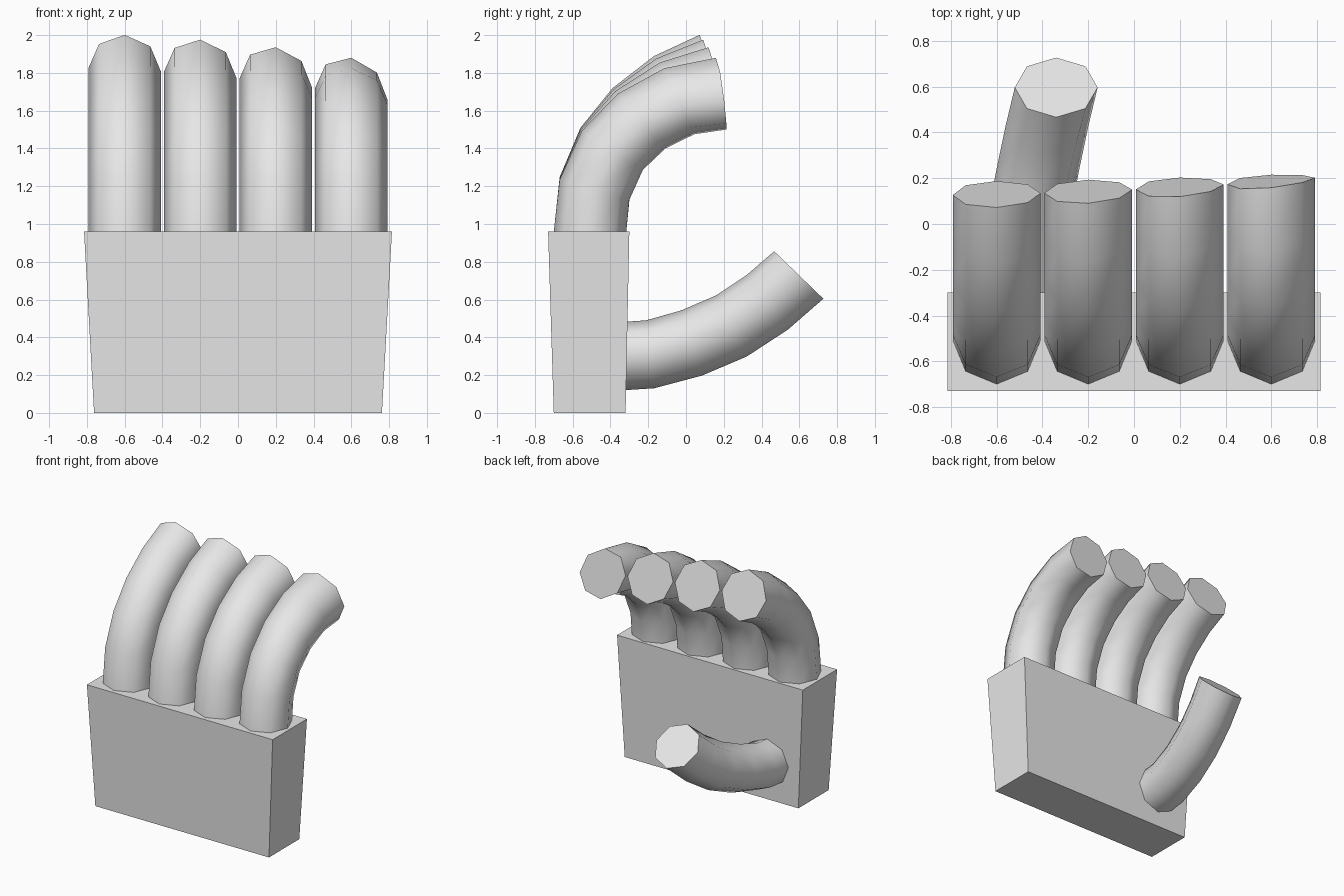
import bpy, bmesh, math

if "Cube" in bpy.data.objects:
    bpy.data.objects.remove(bpy.data.objects["Cube"])

grey = bpy.data.materials.new("plain_grey")
grey.diffuse_color = (0.8, 0.8, 0.8, 1)
grey.use_nodes = True
grey.node_tree.nodes["Principled BSDF"].inputs["Base Color"].default_value = grey.diffuse_color


def make_object(name, bm, smooth=False):
    bmesh.ops.recalc_face_normals(bm, faces=bm.faces)
    mesh = bpy.data.meshes.new(name)
    bm.to_mesh(mesh)
    bm.free()
    mesh.materials.append(grey)
    obj = bpy.data.objects.new(name, mesh)
    bpy.context.collection.objects.link(obj)
    if smooth:
        bpy.ops.object.select_all(action='DESELECT')
        obj.select_set(True)
        bpy.context.view_layer.objects.active = obj
        bpy.ops.object.shade_smooth_by_angle(angle=math.radians(60))
    return obj


def tube(name, radius, station, rings=6, sides=8):
    """station(i, dx) gives x, y, z and lean from vertical of ring i."""
    bm = bmesh.new()
    loops = []
    for i in range(rings):
        loop = []
        for k in range(sides):
            a = 2 * math.pi * k / sides
            dx, out = radius * math.sin(a), radius * math.cos(a)
            x, y, z, lean = station(i, dx)
            t = math.radians(lean)
            loop.append(bm.verts.new((x + dx, y - out * math.cos(t),
                                      z + out * math.sin(t))))
        loops.append(loop)
    for lo, hi in zip(loops, loops[1:]):
        for k in range(sides):
            n = (k + 1) % sides
            bm.faces.new((lo[k], lo[n], hi[n], hi[k]))
    bm.faces.new(loops[0])
    bm.faces.new(loops[-1])
    return make_object(name, bm, smooth=True)


# Palm: box that widens towards the top
bm = bmesh.new()
bmesh.ops.create_cube(bm, size=1)
for v in bm.verts:
    top = v.co.z > 0
    v.co.x = math.copysign(0.815 if top else 0.762, v.co.x)
    if v.co.y < 0:
        v.co.y = -0.73 if top else -0.70
    else:
        v.co.y = -0.30 if top else -0.32
    v.co.z = 0.96 if top else 0
make_object("palm", bm)

# Fingers: the curl grows steadily from the left finger to the right one
LEFT = [(-0.51, 0.94), (-0.483, 1.20), (-0.391, 1.416),
        (-0.25, 1.587), (-0.068, 1.726), (0.13, 1.818)]
RIGHT = [(-0.51, 0.94), (-0.485, 1.18), (-0.39, 1.39),
         (-0.235, 1.545), (-0.035, 1.65), (0.187, 1.69)]


def finger_station(cx):
    def station(i, dx):
        u = (cx + dx + 0.6) / 1.2
        w = 0.45 * u + 0.55 * u * u
        y, z = [a + (b - a) * w for a, b in zip(LEFT[i], RIGHT[i])]
        return cx, y, z, i * (14.5 + 1.8 * w)
    return station


for n, cx in enumerate((-0.6, -0.2, 0.2, 0.6)):
    tube(f"finger_{n + 1}", 0.192, finger_station(cx))

# Thumb: curves backwards and up out of the palm
THUMB = [(-0.505, -0.42, 0.295, 90), (-0.49, -0.19, 0.31, 83),
         (-0.46, 0.03, 0.37, 72), (-0.42, 0.24, 0.46, 63),
         (-0.38, 0.43, 0.585, 53), (-0.34, 0.597, 0.73, 44)]
tube("thumb", 0.181, lambda i, dx: THUMB[i])
